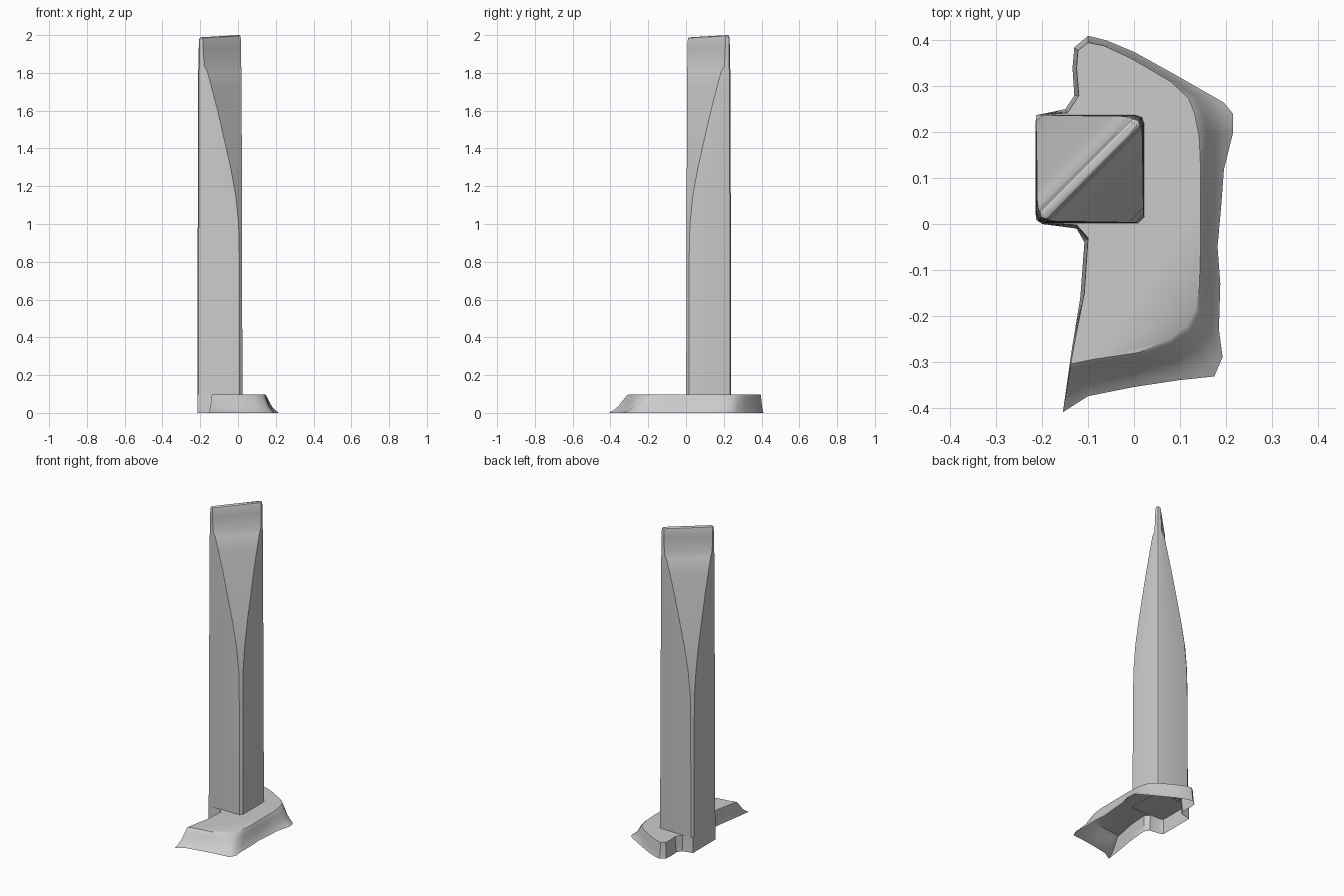
import bpy
import math


def make_object(name, rings, cap_top=True):
    """Skin a stack of equal-length rings; the underside stays open."""
    n = len(rings[0])
    verts = [p for ring in rings for p in ring]
    faces = []
    for k in range(len(rings) - 1):
        for i in range(n):
            j = (i + 1) % n
            faces.append((k * n + i, k * n + j, (k + 1) * n + j, (k + 1) * n + i))
    if cap_top:
        faces.append(tuple(range((len(rings) - 1) * n, len(rings) * n)))
    mesh = bpy.data.meshes.new(name)
    mesh.from_pydata(verts, [], faces)
    mesh.update()
    obj = bpy.data.objects.new(name, mesh)
    bpy.context.collection.objects.link(obj)
    bpy.ops.object.select_all(action='DESELECT')
    obj.select_set(True)
    bpy.context.view_layer.objects.active = obj
    bpy.ops.object.shade_smooth_by_angle(angle=math.radians(35))
    return obj


# Tower: a square shaft whose two opposite corners are shaved to a diagonal blade
def tower_ring(z, half, d, tilt=0.0):
    cx, cy, s = -0.096, 0.12, math.sqrt(0.5)
    D = half / s
    d = min(d, D - 0.01)
    r = min(0.015, d * 0.7)
    side = [(-(D - r * 0.5), 0), (-(D - r), r), (-(D - d), d),
            (D - d, d), (D - r, r)]
    uv = side + [(-u, -v) for u, v in side]
    return [(cx + s * (u + v), cy + s * (u - v), z + tilt * u / D) for u, v in uv]


# height, half side, half thickness across the blade
stations = [
    (0.09, 0.119, 0.160), (0.80, 0.118, 0.160), (1.00, 0.117, 0.153),
    (1.15, 0.117, 0.142), (1.30, 0.116, 0.122), (1.45, 0.116, 0.098),
    (1.60, 0.115, 0.073), (1.72, 0.115, 0.051), (1.81, 0.115, 0.034),
    (1.835, 0.113, 0.021), (1.93, 0.112, 0.017), (1.975, 0.111, 0.015),
    (1.990, 0.108, 0.011), (1.994, 0.102, 0.006),
]
make_object("tower", [tower_ring(z, h, d, 0.006 if z > 1.9 else 0)
                      for z, h, d in stations])

# Podium: hollow shell with flared skirt; each row is ground x, y and top x, y
outline = [
    (-0.155, -0.41, -0.138, -0.305), (-0.10, -0.375, -0.09, -0.295),
    (0.00, -0.355, 0.01, -0.28), (0.10, -0.34, 0.08, -0.25),
    (0.175, -0.332, 0.115, -0.22), (0.193, -0.29, 0.135, -0.18),
    (0.185, -0.23, 0.142, -0.14), (0.188, -0.13, 0.144, -0.09),
    (0.182, -0.05, 0.145, -0.03), (0.19, 0.04, 0.145, 0.05),
    (0.196, 0.12, 0.145, 0.12), (0.216, 0.20, 0.142, 0.19),
    (0.216, 0.24, 0.132, 0.24), (0.195, 0.265, 0.118, 0.275),
    (0.09, 0.325, 0.08, 0.31), (0.00, 0.375, -0.005, 0.36),
    (-0.06, 0.40, -0.065, 0.388), (-0.10, 0.41, -0.10, 0.395),
    (-0.13, 0.385, -0.122, 0.378), (-0.134, 0.34, -0.125, 0.34),
    (-0.13, 0.28, -0.12, 0.28), (-0.15, 0.25, -0.145, 0.242),
    (-0.214, 0.237, -0.214, 0.237), (-0.214, 0.01, -0.214, 0.01),
    (-0.20, 0.00, -0.20, 0.002), (-0.125, -0.01, -0.125, -0.002),
    (-0.108, -0.04, -0.10, -0.03), (-0.117, -0.16, -0.108, -0.15),
    (-0.135, -0.27, -0.128, -0.25),
]


def podium_ring(z, t):
    return [(a + (c - a) * t, b + (d - b) * t, z) for a, b, c, d in outline]


profile = [(0.0, 0.0), (0.012, 0.22), (0.035, 0.5), (0.07, 0.75),
           (0.09, 0.9), (0.097, 1.0)]
make_object("podium", [podium_ring(z, t) for z, t in profile])
